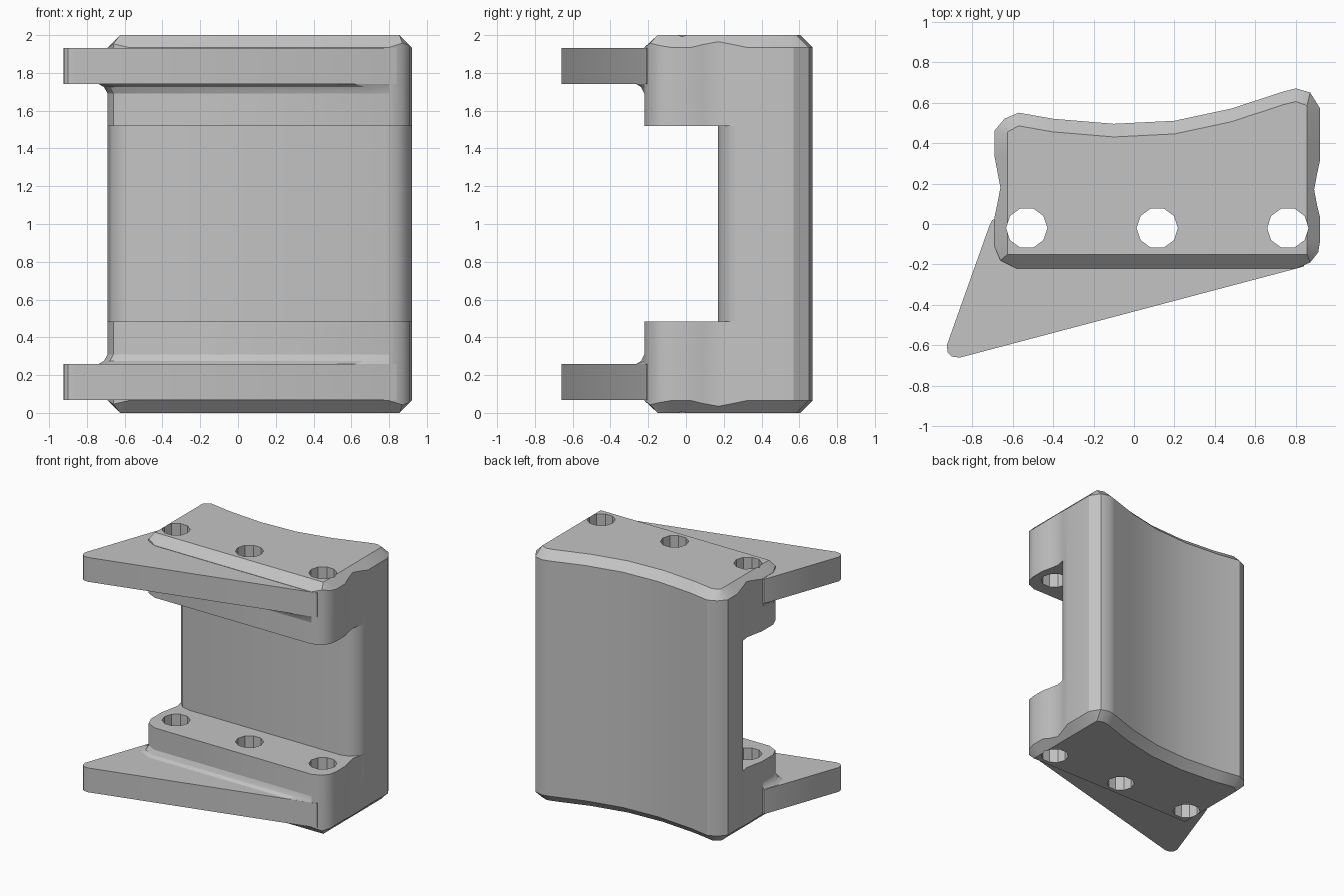
import bpy
import bmesh
import math

cube = bpy.data.objects.get("Cube")
if cube:
    bpy.data.objects.remove(cube, do_unlink=True)

grey = bpy.data.materials.new("plain_grey")
grey.use_nodes = True
colour = (0.55, 0.55, 0.55, 1)
grey.diffuse_color = colour
grey.node_tree.nodes["Principled BSDF"].inputs["Base Color"].default_value = colour


def loft(name, rings):
    """Closed solid through a stack of matching rings of 3D points."""
    bm = bmesh.new()
    loops = [[bm.verts.new(p) for p in ring] for ring in rings]
    count = len(loops[0])
    for low, high in zip(loops, loops[1:]):
        for i in range(count):
            j = (i + 1) % count
            bm.faces.new((low[i], low[j], high[j], high[i]))
    bm.faces.new(loops[0][::-1])
    bm.faces.new(loops[-1])
    bmesh.ops.recalc_face_normals(bm, faces=bm.faces)
    mesh = bpy.data.meshes.new(name)
    bm.to_mesh(mesh)
    bm.free()
    mesh.materials.append(grey)
    obj = bpy.data.objects.new(name, mesh)
    bpy.context.collection.objects.link(obj)
    return obj


def at_height(points, z):
    return [(x, y, z) for x, y in points]


def activate(obj):
    bpy.ops.object.select_all(action='DESELECT')
    obj.select_set(True)
    bpy.context.view_layer.objects.active = obj


def cut(target, cutter):
    modifier = target.modifiers.new("cut", 'BOOLEAN')
    modifier.operation = 'DIFFERENCE'
    modifier.solver = 'EXACT'
    modifier.object = cutter
    activate(target)
    bpy.ops.object.modifier_apply(modifier=modifier.name)
    bpy.data.objects.remove(cutter, do_unlink=True)


def smooth(obj):
    activate(obj)
    bpy.ops.object.shade_smooth_by_angle(angle=math.radians(30))


# Body plan: flat front, waisted sides, hollow curved back
outline = [
    (-0.69, -0.11), (-0.66, -0.18), (-0.58, -0.22), (0.80, -0.22),
    (0.87, -0.19), (0.91, -0.14), (0.92, -0.08), (0.92, 0.03),
    (0.905, 0.09), (0.89, 0.17), (0.905, 0.25), (0.92, 0.32),
    (0.92, 0.57), (0.87, 0.65), (0.80, 0.67), (0.74, 0.655),
    (0.48, 0.57), (0.2, 0.51), (-0.1, 0.495), (-0.4, 0.52),
    (-0.57, 0.55), (-0.64, 0.52), (-0.69, 0.46), (-0.69, 0.34),
    (-0.675, 0.26), (-0.66, 0.18), (-0.675, 0.1), (-0.69, 0.03)]
chamfer = 0.065


def cap_point(x, y):
    """End-face point belonging to an outline point."""
    at_side = x in (-0.69, 0.92)
    if y > 0.4:
        y -= 0.02 if at_side else chamfer
    return min(max(x, -0.625), 0.855), max(y, -0.15)


cap = [cap_point(x, y) for x, y in outline]
depth = [min(chamfer, math.dist(p, q)) for p, q in zip(outline, cap)]
body = loft("clamp_body", [
    at_height(cap, 0),
    [(x, y, d) for (x, y), d in zip(outline, depth)],
    [(x, y, 2 - d) for (x, y), d in zip(outline, depth)],
    at_height(cap, 2)])

# Wide slot across the front, with rounded wall ends
slot = [(-1.2, -0.8), (1.2, -0.8), (1.2, 0.31), (0.92, 0.31),
        (0.90, 0.24), (0.85, 0.19), (0.78, 0.17),
        (-0.55, 0.17), (-0.62, 0.19), (-0.67, 0.24),
        (-0.69, 0.31), (-1.2, 0.31)]
cut(body, loft("slot_cutter", [at_height(slot, 0.485), at_height(slot, 1.52)]))

# Three upright bolt holes
for x in (-0.53, 0.115, 0.76):
    ring = [(x + 0.102 * math.cos(math.tau * i / 10),
             -0.02 + 0.102 * math.sin(math.tau * i / 10)) for i in range(10)]
    cut(body, loft("hole_cutter", [at_height(ring, -0.5), at_height(ring, 2.5)]))
smooth(body)

# Pointed flanges and the fillets joining their inner sides to the body
flange = [(-0.70, 0.02), (-0.715, -0.01), (-0.925, -0.6), (-0.92, -0.635),
          (-0.9, -0.655), (-0.86, -0.66), (0.84, -0.21), (0.84, -0.13),
          (-0.66, -0.13), (-0.66, 0.03)]
fillet_foot = [(-0.70, 0.02), (-0.745, -0.1), (-0.71, -0.22), (-0.61, -0.27),
               (0.61, -0.27), (0.8, -0.22), (0.8, -0.14), (-0.65, -0.14),
               (-0.65, 0.02)]
fillet_top = [(-0.69, 0.02), (-0.69, -0.11), (-0.66, -0.18), (-0.58, -0.22),
              (0.7, -0.22), (0.8, -0.22), (0.8, -0.14), (-0.65, -0.14),
              (-0.65, 0.02)]
fillet_mid = [(a + (c - a) * 0.65, b + (d - b) * 0.65)
              for (a, b), (c, d) in zip(fillet_foot, fillet_top)]


def mirrored(z, upper):
    return 2 - z if upper else z


for side, upper in (("lower", False), ("upper", True)):
    smooth(loft(side + "_flange",
                [at_height(flange, mirrored(z, upper)) for z in (0.067, 0.26)]))
    steps = ((fillet_foot, 0.255), (fillet_mid, 0.275), (fillet_top, 0.31))
    smooth(loft(side + "_fillet",
                [at_height(ring, mirrored(z, upper)) for ring, z in steps]))
